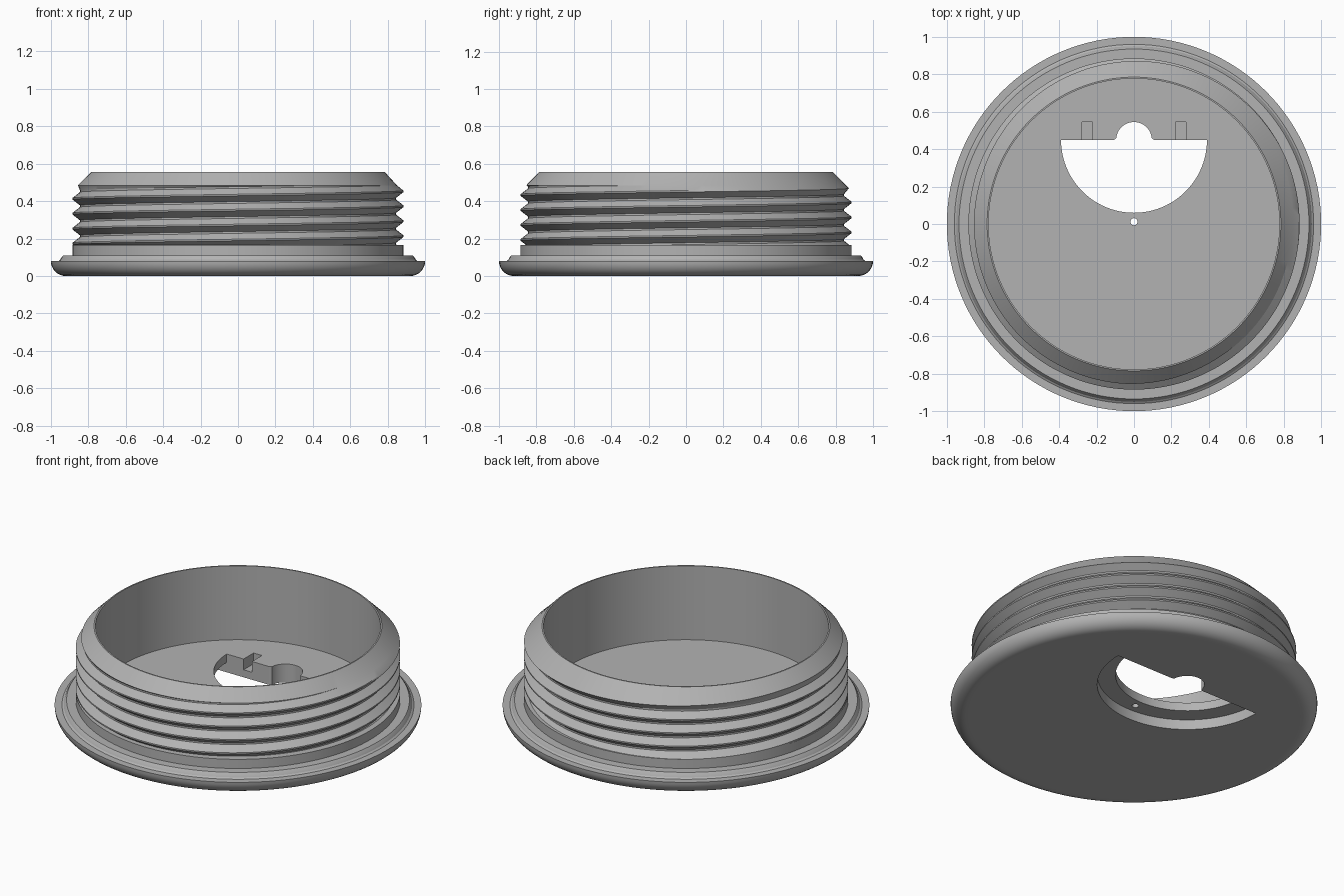
import bpy, bmesh, math
from math import sin, cos, pi, tau

cube = bpy.data.objects.get("Cube")
if cube:
    bpy.data.objects.remove(cube)

SEGMENTS = 128
PITCH = 0.08
THREAD_LOW, THREAD_TOP = 0.165, 0.485
CREST, ROOT = 0.885, 0.845
RIM_Z, FLOOR_Z = 0.555, 0.11

grey = bpy.data.materials.new("plain grey")
grey.use_nodes = True
grey.diffuse_color = (0.45, 0.45, 0.45, 1)
grey.node_tree.nodes["Principled BSDF"].inputs["Base Color"].default_value = (0.45, 0.45, 0.45, 1)


def make_object(name, bm):
    mesh = bpy.data.meshes.new(name)
    bmesh.ops.recalc_face_normals(bm, faces=bm.faces)
    bm.to_mesh(mesh)
    bm.free()
    obj = bpy.data.objects.new(name, mesh)
    bpy.context.collection.objects.link(obj)
    mesh.materials.append(grey)
    return obj


def arc(cx, cy, rx, ry, start, end, steps):
    angles = [math.radians(start + (end - start) * i / steps) for i in range(steps + 1)]
    return [(cx + rx * cos(a), cy + ry * sin(a)) for a in angles]


def thread_radius(z, turn):
    # Trapezoid thread, trimmed by the lead-in chamfer
    phase = ((z - 0.213) / PITCH - turn) % 1
    d = min(phase, 1 - phase)
    t = min(max((d - 0.05) / 0.39, 0), 1)
    return min(CREST + (ROOT - CREST) * t, 0.785 + RIM_Z - z)


def column(turn):
    # Outer and inner wall profile, with the thread shifted by the turn
    pts = [(0.9, 0)] + arc(0.92, 0.08, 0.08, 0.08, -90, 0, 8)
    pts += [(0.96, 0.08), (0.95, 0.087), (0.945, 0.097), (0.935, FLOOR_Z),
            (CREST, FLOOR_Z), (CREST, THREAD_LOW)]
    for k in range(-2, 6):
        for f in (-0.05, 0.05, 0.44, 0.56):
            z = 0.213 + PITCH * (turn + k + f)
            z = min(max(z, THREAD_LOW), THREAD_TOP)
            pts.append((thread_radius(z, turn), z))
    pts += [(0.785, RIM_Z), (0.777, RIM_Z), (0.777, FLOOR_Z)]
    return pts


# Threaded cup with flange, closed by a bottom and a floor
bm = bmesh.new()
cols = []
for i in range(SEGMENTS + 1):
    a = tau * i / SEGMENTS
    cols.append([bm.verts.new((r * cos(a), r * sin(a), z)) for r, z in column(i / SEGMENTS)])
for c, d in zip(cols, cols[1:]):
    for j in range(len(c) - 1):
        bm.faces.new((c[j], d[j], d[j + 1], c[j + 1]))
bmesh.ops.remove_doubles(bm, verts=bm.verts, dist=0.0002)
bmesh.ops.holes_fill(bm, edges=[e for e in bm.edges if e.is_boundary], sides=0)
cap = make_object("threaded_cap", bm)


def cut(name, outline, low, high):
    # Subtract a vertical prism from the cap
    bm = bmesh.new()
    base = bm.faces.new([bm.verts.new((x, y, low)) for x, y in outline])
    top = bmesh.ops.extrude_face_region(bm, geom=[base])["geom"]
    bmesh.ops.translate(bm, vec=(0, 0, high - low),
                        verts=[v for v in top if isinstance(v, bmesh.types.BMVert)])
    cutter = make_object(name, bm)
    cutter.hide_render = True
    mod = cap.modifiers.new(name, "BOOLEAN")
    mod.operation, mod.solver, mod.object = "DIFFERENCE", "EXACT", cutter
    bpy.context.view_layer.objects.active = cap
    bpy.ops.object.modifier_apply(modifier=name)
    bpy.data.objects.remove(cutter)


# Half-round opening with a finger notch
EDGE_Y = 0.45
opening = arc(0, EDGE_Y, 0.39, 0.39, 0, -180, 48)
opening += [(-0.108, EDGE_Y), (-0.1, 0.454)]
opening += arc(0, EDGE_Y, 0.095, 0.095, 174, 6, 24)
opening += [(0.1, 0.454), (0.108, EDGE_Y)]
cut("opening", opening, -0.1, 0.2)

# Wider recess under the floor, leaving a ledge
cut("ledge_recess", arc(0, EDGE_Y, 0.49, 0.49, 0, -180, 48), -0.1, 0.06)

# Two hinge slots and a pin hole
for side, x in (("left", 0.25), ("right", -0.25)):
    cut(side + "_slot", [(x - 0.028, 0.44), (x + 0.028, 0.44),
                         (x + 0.028, 0.545), (x - 0.028, 0.545)], 0.045, 0.2)
cut("pin_hole", arc(0, 0.012, 0.019, 0.019, 0, 345, 23), -0.1, 0.2)

bpy.ops.object.select_all(action="DESELECT")
cap.select_set(True)
bpy.context.view_layer.objects.active = cap
bpy.ops.object.shade_smooth_by_angle(angle=math.radians(25))
